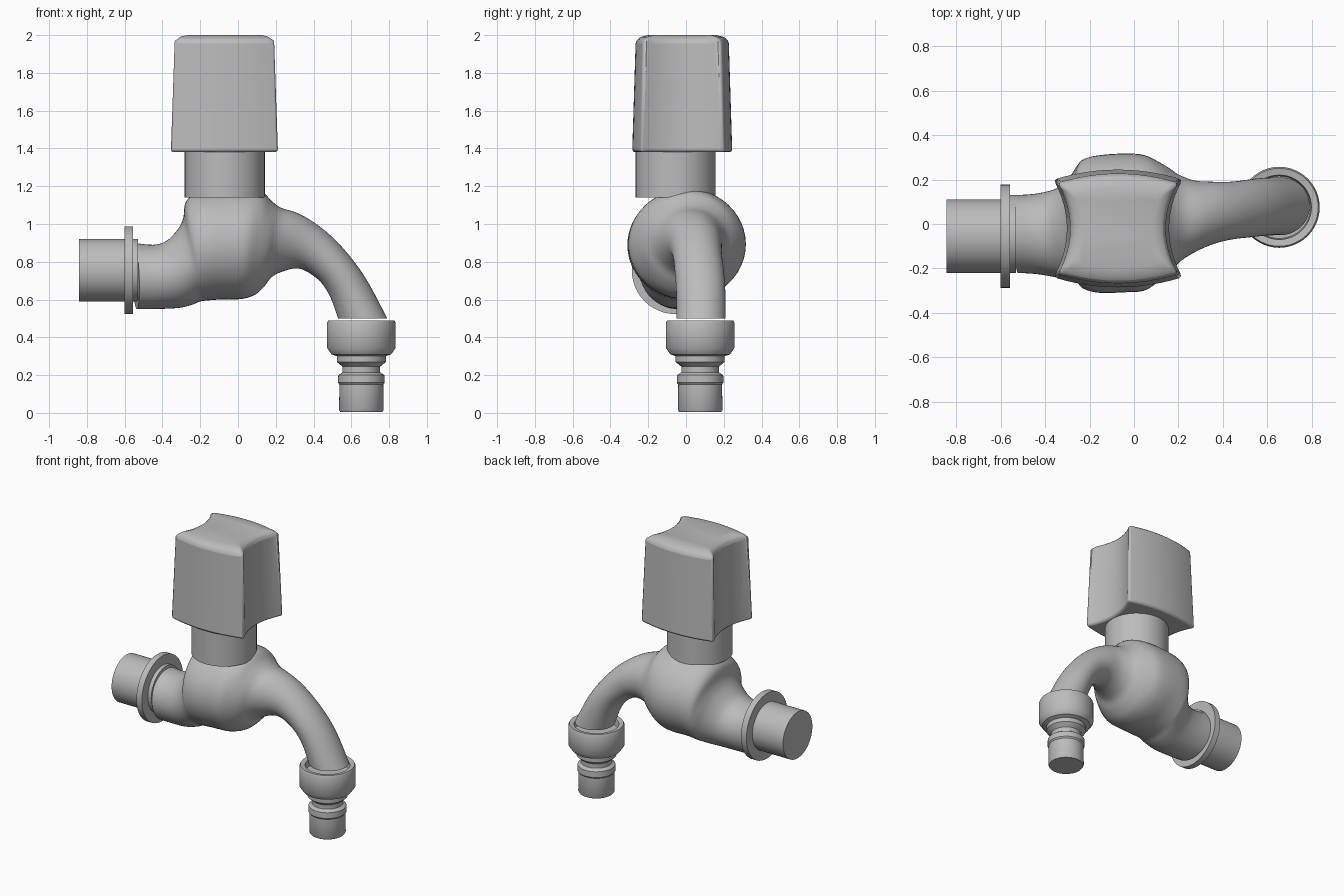
import bpy
import bmesh
from math import cos, sin, pi, radians
from mathutils import Vector

if "Cube" in bpy.data.objects:
    bpy.data.objects.remove(bpy.data.objects["Cube"], do_unlink=True)

grey = bpy.data.materials.new("satin grey")
grey.use_nodes = True
COLOUR = (0.5, 0.5, 0.5, 1)
grey.diffuse_color = COLOUR
grey.node_tree.nodes["Principled BSDF"].inputs["Base Color"].default_value = COLOUR


def loft(name, rings, bevel=0):
    """Skin a list of equal-length closed rings and cap both ends."""
    bm = bmesh.new()
    loops = [[bm.verts.new(p) for p in ring] for ring in rings]
    n = len(loops[0])
    for a, b in zip(loops, loops[1:]):
        for i in range(n):
            j = (i + 1) % n
            bm.faces.new((a[i], a[j], b[j], b[i]))
    bm.faces.new(loops[0])
    bm.faces.new(loops[-1])
    bmesh.ops.recalc_face_normals(bm, faces=bm.faces)
    mesh = bpy.data.meshes.new(name)
    bm.to_mesh(mesh)
    bm.free()
    mesh.materials.append(grey)
    obj = bpy.data.objects.new(name, mesh)
    bpy.context.collection.objects.link(obj)
    bpy.ops.object.select_all(action='DESELECT')
    obj.select_set(True)
    bpy.context.view_layer.objects.active = obj
    bpy.ops.object.shade_smooth_by_angle(angle=radians(35))
    if bevel:
        mod = obj.modifiers.new("soft edges", 'BEVEL')
        mod.width = bevel
        mod.segments = 2
        mod.limit_method = 'ANGLE'
        mod.angle_limit = radians(40)
    return obj


def lathe(name, centre, profile, along_x=False, sides=48):
    """Turn (radius, position) pairs about the z axis, or the x axis."""
    rings = []
    for r, h in profile:
        ring = []
        for i in range(sides):
            u, v = r * cos(2 * pi * i / sides), r * sin(2 * pi * i / sides)
            offset = Vector((h, u, v)) if along_x else Vector((u, v, h))
            ring.append(Vector(centre) + offset)
        rings.append(ring)
    return loft(name, rings)


def spline(rows, steps):
    """Catmull-Rom interpolation of whole section rows."""
    out = []
    for i in range(len(rows) - 1):
        p0, p1 = rows[max(i - 1, 0)], rows[i]
        p2, p3 = rows[i + 1], rows[min(i + 2, len(rows) - 1)]
        for s in range(steps):
            t = s / steps
            out.append([b + 0.5 * t * (c - a + t * (2*a - 5*b + 4*c - d + t * (3*(b - c) + d - a)))
                        for a, b, c, d in zip(p0, p1, p2, p3)])
    return out + [list(rows[-1])]


# Body and spout: top x, top z, bottom x, bottom z, centre y, half depth
sections = [
    (-.55, .90, -.535, .55, -.045, .175),
    (-.45, .89, -.44, .55, -.045, .18),
    (-.38, .91, -.32, .555, -.04, .2),
    (-.32, .97, -.25, .57, -.02, .235),
    (-.29, 1.03, -.2, .59, 0, .27),
    (-.275, 1.12, -.16, .595, 0, .295),
    (-.2, 1.17, -.1, .6, 0, .31),
    (-.05, 1.185, -.03, .6, .005, .312),
    (.06, 1.185, .03, .605, .005, .305),
    (.13, 1.17, .09, .625, .01, .27),
    (.18, 1.12, .14, .67, .015, .235),
    (.23, 1.085, .18, .72, .025, .195),
    (.31, 1.06, .24, .75, .035, .16),
    (.4, 1.01, .31, .765, .05, .14),
    (.5, .93, .37, .745, .06, .13),
    (.6, .82, .44, .69, .07, .13),
    (.69, .69, .49, .61, .078, .13),
    (.79, .5, .53, .5, .08, .13),
]
SIDES = 48
body_rings = []
for tx, tz, bx, bz, y, ry in spline(sections, 4):
    # the inlet mouth is cut slightly askew
    skew = 0.11 * max(0, min(1, (-.4 - tx) / .15))
    ring = []
    for i in range(SIDES):
        c, s = cos(2 * pi * i / SIDES), sin(2 * pi * i / SIDES)
        ring.append(((tx + bx) / 2 + (tx - bx) / 2 * c - skew * ry * s,
                     y + ry * s,
                     (tz + bz) / 2 + (tz - bz) / 2 * c))
    body_rings.append(ring)
loft("body_and_spout", body_rings)

# Wall side: pipe and flange
inlet = (0, -.055, .755)
lathe("inlet_pipe", inlet, [(.165, -.842), (.165, -.53)], along_x=True)
lathe("wall_flange", inlet, [(.232, -.6), (.232, -.557)], along_x=True)

# Neck under the handle
lathe("valve_neck", (-.07, -.055, 0), [(.212, 1.14), (.212, 1.4)])

# Hose coupling with a recessed top and stepped nozzle
lathe("hose_coupling", (.653, .075, 0), [
    (.14, .44), (.145, .485), (.175, .49), (.182, .475), (.182, .345),
    (.158, .31), (.13, .3), (.13, .27), (.1, .245), (.1, .215),
    (.122, .2), (.124, .16), (.116, .15), (.118, .015), (.112, .005)])


def handle_ring(scale, z):
    """Square outline: front and back bulge out, the two ends curve in."""
    steps = 12
    pts = []
    for side in range(4):
        sign = 1 if side < 2 else -1
        for i in range(steps):
            t = 2 * i / steps - 1
            arch = 1 - t * t
            if side % 2 == 0:
                x, y = sign * (.29 - .06 * arch), sign * .22 * t
            else:
                x, y = -sign * .29 * t, sign * (.22 + .045 * arch)
            pts.append((-.072 + scale * x, -.02 + scale * y, z))
    return pts


# Tapered handle with a shallow domed top
loft("handle", [handle_ring(s, z) for s, z in (
    (1, 1.38), (.93, 1.97), (.83, 1.99), (.68, 2))], bevel=.015)
